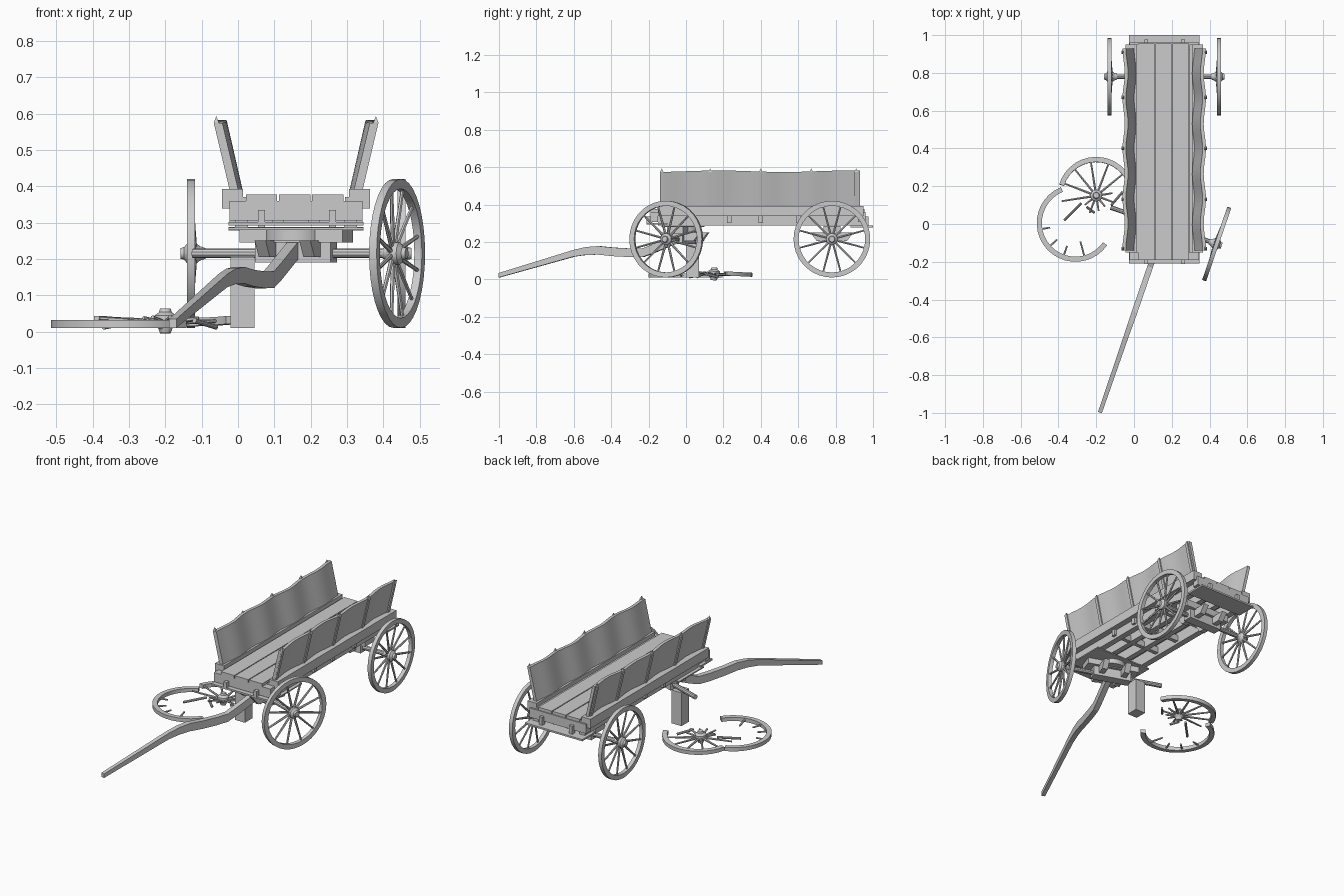
import bpy, bmesh, math, random
from mathutils import Vector, Matrix

random.seed(4)
if "Cube" in bpy.data.objects:
    bpy.data.objects.remove(bpy.data.objects["Cube"], do_unlink=True)

wood = bpy.data.materials.new("grey_wood")
wood.use_nodes = True
GREY = (0.6, 0.6, 0.6, 1)
wood.diffuse_color = GREY
wood.node_tree.nodes["Principled BSDF"].inputs["Base Color"].default_value = GREY

CX = 0.16                                        # wagon centre line
I = Matrix.Identity(4)
TURN = Matrix.Translation((CX, -0.01, 0)) @ Matrix.Rotation(math.radians(-19), 4, 'Z')


def finish(name, bm, m=I, smooth=False):
    bm.transform(m)
    bmesh.ops.recalc_face_normals(bm, faces=bm.faces)
    me = bpy.data.meshes.new(name)
    bm.to_mesh(me)
    bm.free()
    me.materials.append(wood)
    ob = bpy.data.objects.new(name, me)
    bpy.context.collection.objects.link(ob)
    if smooth:
        bpy.ops.object.select_all(action='DESELECT')
        ob.select_set(True)
        bpy.context.view_layer.objects.active = ob
        bpy.ops.object.shade_smooth_by_angle(angle=math.radians(35))
    return ob


def add_box(bm, x0, x1, y0, y1, z0, z1):
    s = Matrix.Diagonal((x1 - x0, y1 - y0, z1 - z0, 1))
    c = Matrix.Translation(((x0 + x1) / 2, (y0 + y1) / 2, (z0 + z1) / 2))
    return bmesh.ops.create_cube(bm, size=1, matrix=c @ s)["verts"]


def box(name, *dims, m=I):
    bm = bmesh.new()
    add_box(bm, *dims)
    return finish(name, bm, m)


def add_rod(bm, a, b, r0, r1, sides=6):
    a, b = Vector(a), Vector(b)
    q = (b - a).to_track_quat('Z', 'Y').to_matrix().to_4x4()
    bmesh.ops.create_cone(bm, cap_ends=True, segments=sides, radius1=r0, radius2=r1,
                          depth=(b - a).length, matrix=Matrix.Translation((a + b) / 2) @ q)


def rod(name, a, b, r, m=I):
    bm = bmesh.new()
    add_rod(bm, a, b, r, r, 10)
    return finish(name, bm, m, True)


def add_rim(bm, start=0, sweep=360, inner=0.178, outer=0.205, half=0.011):
    # rectangular section swept round the local z axis
    n = max(6, round(sweep / 10))
    rings = []
    for i in range(n + (sweep < 360)):
        a = math.radians(start + sweep * i / n)
        rings.append([bm.verts.new((r * math.cos(a), r * math.sin(a), z)) for r, z in
                      ((inner, -half), (outer, -half), (outer, half), (inner, half))])
    pairs = list(zip(rings, rings[1:]))
    if sweep >= 360:
        pairs.append((rings[-1], rings[0]))
    else:
        bm.faces.new(rings[0])
        bm.faces.new(rings[-1])
    for p, q in pairs:
        for k in range(4):
            bm.faces.new((p[k], p[(k + 1) % 4], q[(k + 1) % 4], q[k]))


def add_hub(bm):
    profile = [(-0.04, 0.015), (-0.026, 0.02), (-0.012, 0.031), (0.008, 0.031), (0.018, 0.018), (0.028, 0.015)]
    for (z0, r0), (z1, r1) in zip(profile, profile[1:]):
        add_rod(bm, (0, 0, z0), (0, 0, z1), r0, r1, 14)


def add_spokes(bm, lengths, offset=0):
    for i, length in enumerate(lengths):
        a = math.tau * (i + offset) / len(lengths)
        d = Vector((math.cos(a), math.sin(a), 0))
        add_rod(bm, d * 0.02 + Vector((0, 0, -0.01)), d * length, 0.007, 0.005)


def wheel(name, m):
    bm = bmesh.new()
    add_rim(bm)
    add_hub(bm)
    add_spokes(bm, [0.184] * 12, 0.5)
    finish(name, bm, m, True)


# Wheels: local z is the outward axle direction
OUT = Matrix.Rotation(math.pi / 2, 4, 'Y')
IN = Matrix.Rotation(-math.pi / 2, 4, 'Y')
wheel("rear_left_wheel", Matrix.Translation((CX + 0.29, 0.78, 0.215)) @ OUT)
wheel("rear_right_wheel", Matrix.Translation((CX - 0.29, 0.78, 0.215)) @ IN)
wheel("front_left_wheel", TURN @ Matrix.Translation((0.294, 0, 0.215)) @ OUT)

# Axles and bolsters; the front set is steered to one side
rod("rear_axle", (CX - 0.31, 0.78, 0.215), (CX + 0.31, 0.78, 0.215), 0.013)
rod("front_axle", (-0.3, 0, 0.215), (0.31, 0, 0.215), 0.013, TURN)
REAR = Matrix.Translation((CX, 0.78, 0))
for label, m in (("front", TURN), ("rear", REAR)):
    box(label + "_axle_block", -0.11, 0.11, -0.028, 0.028, 0.19, 0.245, m=m)
    box(label + "_bolster", -0.15, 0.15, -0.045, 0.045, 0.245, 0.285, m=m)
    for side in (-1, 1):
        # hounds with sloped ends
        bm = bmesh.new()
        x = side * 0.065
        for v in add_box(bm, x - 0.016, x + 0.016, -0.115, 0.115, 0.205, 0.25):
            if v.co.z < 0.22:
                v.co.y *= 0.7
        finish(label + "_hound", bm, m)
bm = bmesh.new()
add_rod(bm, (0, 0, 0.25), (0, 0, 0.284), 0.085, 0.085, 16)
finish("turntable", bm, TURN, True)

# Draw pole: square section along a bent path
bm = bmesh.new()
rings = []
for d, z, h in ((-1.045, 0.022, 0.012), (-0.62, 0.14, 0.018), (-0.55, 0.152, 0.021), (-0.48, 0.155, 0.023),
                (-0.4, 0.147, 0.023), (-0.3, 0.142, 0.023), (-0.23, 0.143, 0.023), (-0.17, 0.165, 0.024),
                (-0.03, 0.222, 0.024)):
    w = 0.4 * h + 0.006
    rings.append([bm.verts.new(p) for p in ((-w, d, z - h), (w, d, z - h), (w, d, z + h), (-w, d, z + h))])
for p, q in zip(rings, rings[1:]):
    for k in range(4):
        bm.faces.new((p[k], p[(k + 1) % 4], q[(k + 1) % 4], q[k]))
bm.faces.new(rings[0])
bm.faces.new(rings[-1])
finish("draw_pole", bm, TURN)

# Prop post holding up the end without a wheel
box("prop_post", -0.02, 0.045, 0.0, 0.07, 0.01, 0.205)

# Wagon bed
for i in range(3):
    box("floor_plank", 0.022 + i * 0.091, 0.108 + i * 0.091, -0.19, 0.955, 0.358, 0.377)
for side in (-1, 1):
    x = CX + side * 0.175
    box("side_sill", x - 0.029, x + 0.029, -0.15, 0.95, 0.338, 0.393)
    box("floor_edge_plank", *sorted((CX + side * 0.135, CX + side * 0.17)), -0.15, 0.95, 0.345, 0.37)
    x = CX + side * 0.15
    box("lower_side_beam", x - 0.018, x + 0.018, -0.15, 0.95, 0.287, 0.345)
    x = CX + side * 0.05
    box("centre_beam", x - 0.016, x + 0.016, -0.15, 0.95, 0.3, 0.358)
for y in (0.23, 0.4, 0.6):
    box("cross_bearer", CX - 0.183, CX + 0.183, y - 0.012, y + 0.012, 0.302, 0.338)
for label, y0, y1, ledge0, ledge1, cleat in (("front", -0.19, -0.15, -0.21, -0.1, -0.2),
                                             ("rear", 0.92, 0.96, 0.88, 1.0, 0.965)):
    box(label + "_end_beam", CX - 0.183, CX + 0.183, y0, y1, 0.306, 0.36)
    z = 0.278 if label == "rear" else 0.292
    box(label + "_ledge", CX - 0.186, CX + 0.186, ledge0, ledge1, z, z + 0.01)
    for x in (0.065, 0.26):
        box(label + "_cleat", x - 0.01, x + 0.01, cleat - 0.012, cleat + 0.012, z + 0.008, 0.335)
box("front_cross_plate", CX - 0.186, CX + 0.186, -0.13, 0.1, 0.279, 0.286)

# Leaning warped sideboards with pointed stakes
STAKES = (-0.13, 0.13, 0.4, 0.67, 0.91)
LOW, HIGH = 0.393, 0.578
for side, label in ((1, "left"), (-1, "right")):
    bm = bmesh.new()
    cols = []
    for i in range(33):
        y = -0.14 + 1.07 * i / 32
        wave = 0.006 * math.cos(math.tau * (y - 0.4) / 0.265)
        top = HIGH + 0.004 * math.sin(y * 9)
        cols.append([bm.verts.new((CX + side * (a + wave), y, z)) for a, z in
                     ((0.154, LOW), (0.197, top), (0.215, top), (0.172, LOW))])
    for p, q in zip(cols, cols[1:]):
        for k in range(4):
            bm.faces.new((p[k], p[(k + 1) % 4], q[(k + 1) % 4], q[k]))
    bm.faces.new(cols[0])
    bm.faces.new(cols[-1])
    finish(label + "_sideboard", bm, I, True)
    for y in STAKES:
        bm = bmesh.new()
        for v in add_box(bm, -0.007, 0.007, y - 0.009, y + 0.009, 0.35, 0.575):
            v.co.x = CX + side * (0.177 + 0.235 * (v.co.z - LOW) + v.co.x)
        tip = max(bm.faces, key=lambda f: f.calc_center_median().z)
        peak = bmesh.ops.poke(bm, faces=[tip])["verts"][0]
        peak.co.z += 0.018
        finish(label + "_stake", bm)

# Broken wheel lying on the ground
bm = bmesh.new()
add_hub(bm)
add_spokes(bm, [0.185 if 1 <= i <= 6 else random.uniform(0.07, 0.14) for i in range(12)], 0.3)
add_rim(bm, 20, 143)
finish("broken_wheel_hub_half", bm, Matrix.Translation((-0.2, 0.15, 0.035))
       @ Matrix.Rotation(math.radians(-3), 4, 'X') @ Matrix.Rotation(math.pi, 4, 'Z')
       @ Matrix.Rotation(math.pi, 4, 'Z'), True)
bm = bmesh.new()
add_rim(bm, 112, 213)
for a in (190, 222, 250, 285):
    d = Vector((math.cos(math.radians(a)), math.sin(math.radians(a)), 0))
    add_rod(bm, d * 0.18, d * random.uniform(0.09, 0.14), 0.006, 0.005)
finish("broken_wheel_rim_half", bm, Matrix.Translation((-0.31, 0.005, 0.021)), True)
for a, b in (((-0.28, 0.11), (-0.37, 0.02)), ((-0.25, 0.09), (-0.21, 0.06)), ((-0.12, 0.1), (-0.06, 0.17))):
    rod("broken_spoke", (*a, 0.03), (*b, 0.012), 0.007)
